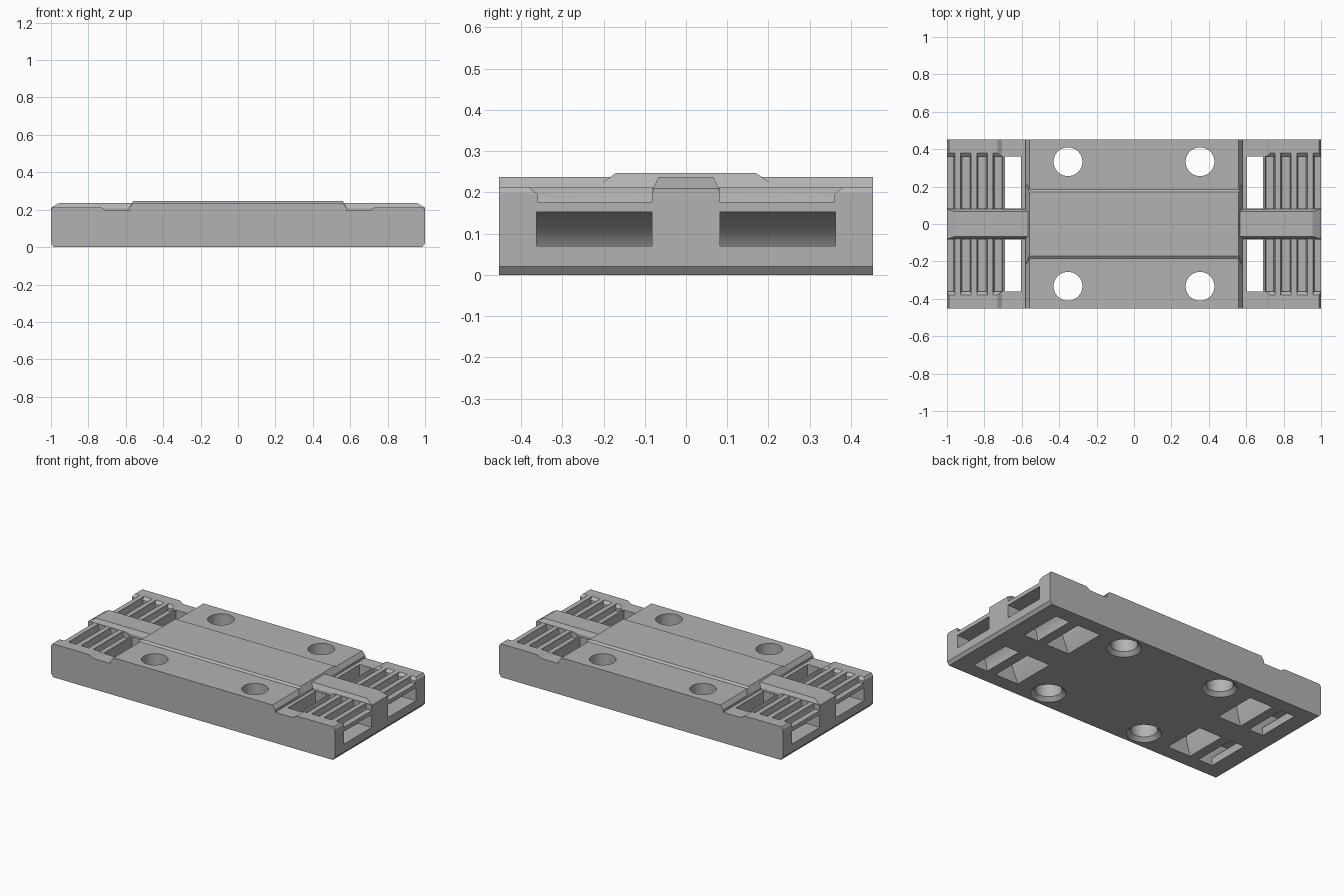
import bpy, bmesh, math
from mathutils import Vector

cube = bpy.data.objects.get("Cube")
if cube:
    bpy.data.objects.remove(cube, do_unlink=True)

grey = bpy.data.materials.new("plain_grey")
grey.use_nodes = True
colour = (0.45, 0.45, 0.45, 1)
grey.diffuse_color = colour
grey.node_tree.nodes["Principled BSDF"].inputs["Base Color"].default_value = colour


def finish(bm, name):
    bmesh.ops.recalc_face_normals(bm, faces=bm.faces)
    mesh = bpy.data.meshes.new(name)
    bm.to_mesh(mesh)
    bm.free()
    mesh.materials.append(grey)
    obj = bpy.data.objects.new(name, mesh)
    bpy.context.collection.objects.link(obj)
    return obj


def prism(name, outline, y0, y1):
    """Extrude an XZ outline from y0 to y1."""
    bm = bmesh.new()
    face = bm.faces.new([bm.verts.new((x, y0, z)) for x, z in outline])
    ext = bmesh.ops.extrude_face_region(bm, geom=[face])
    verts = [v for v in ext["geom"] if isinstance(v, bmesh.types.BMVert)]
    bmesh.ops.translate(bm, verts=verts, vec=(0, y1 - y0, 0))
    return finish(bm, name)


def loft(name, sections):
    """Stack rectangles given as (z, x0, x1, y0, y1)."""
    bm = bmesh.new()
    rings = []
    for z, x0, x1, y0, y1 in sections:
        rings.append([bm.verts.new(p) for p in
                      ((x0, y0, z), (x1, y0, z), (x1, y1, z), (x0, y1, z))])
    for a, b in zip(rings, rings[1:]):
        for i in range(4):
            j = (i + 1) % 4
            bm.faces.new((a[i], a[j], b[j], b[i]))
    bm.faces.new(rings[0])
    bm.faces.new(rings[-1])
    return finish(bm, name)


def cylinder(name, x, y, z0, z1, r0, r1):
    bm = bmesh.new()
    bmesh.ops.create_cone(bm, cap_ends=True, segments=48, radius1=r0, radius2=r1, depth=z1 - z0)
    bmesh.ops.translate(bm, verts=bm.verts, vec=(x, y, (z0 + z1) / 2))
    return finish(bm, name)


def combine(target, tool, operation):
    mod = target.modifiers.new(operation.lower(), 'BOOLEAN')
    mod.operation = operation
    mod.solver = 'EXACT'
    mod.object = tool
    tool.hide_render = True
    bpy.context.view_layer.update()
    graph = bpy.context.evaluated_depsgraph_get()
    mesh = bpy.data.meshes.new_from_object(target.evaluated_get(graph))
    target.modifiers.clear()
    target.data = mesh
    bpy.data.objects.remove(tool, do_unlink=True)


def mirrored(points, s):
    return [(s * x, z) for x, z in points]


# Carriage block with chamfered ends and stepped top
half = [(0.985, 0), (1, 0.02), (1, 0.197), (0.99, 0.212), (0.73, 0.212),
        (0.705, 0.195), (0.58, 0.195), (0.58, 0.21), (0.56, 0.237)]
block = prism("carriage_block", half + mirrored(half[::-1], -1), -0.453, 0.453)

# Raised crown along the middle
combine(block, loft("crown", [(0.15, -0.58, 0.58, -0.22, 0.22),
                              (0.212, -0.58, 0.58, -0.22, 0.22),
                              (0.247, -0.56, 0.56, -0.17, 0.17)]), 'UNION')

# Chamfered centre rib at each end
for s in (-1, 1):
    def span(a, b):
        return (min(s * a, s * b), max(s * a, s * b))
    rib = loft("centre_rib", [(0.1, *span(0.5, 1), -0.08, 0.08),
                              (0.21, *span(0.5, 1), -0.08, 0.08),
                              (0.237, *span(0.5, 0.955), -0.066, 0.066)])
    combine(block, rib, 'UNION')

# Belt openings, guide cavities and tooth grooves in the four corners
opening = [(0.55, -0.01), (0.604, 0.12), (0.604, 0.3), (0.69, 0.3), (0.69, 0.1), (0.72, -0.01)]
arc = [(0.95 - 0.17 * math.cos(t * math.pi / 20), 0.152 * math.sin(t * math.pi / 20))
       for t in range(11)]
cavity = [(0.78, -0.02)] + arc + [(1.1, 0.152), (1.1, 0.07), (0.9, 0.07), (0.88, 0.05), (0.88, -0.02)]
for s in (-1, 1):
    for side in (-1, 1):
        y0, y1 = sorted((side * 0.083, side * 0.362))
        combine(block, prism("belt_opening", mirrored(opening, s), y0, y1), 'DIFFERENCE')
        combine(block, prism("belt_cavity", mirrored(cavity, s), y0, y1), 'DIFFERENCE')
        for k in range(4):
            x = s * (0.726 + 0.0865 * k)
            sections = []
            for z, w, far in ((0.177, 0.021, 0.36), (0.196, 0.026, 0.36),
                              (0.212, 0.028, 0.38), (0.26, 0.028, 0.38)):
                ya, yb = sorted((side * 0.083, side * far))
                sections.append((z, x - w, x + w, ya, yb))
            combine(block, loft("tooth_groove", sections), 'DIFFERENCE')

# Bolt holes with a wider seat underneath
for x in (-0.353, 0.353):
    for y in (-0.333, 0.333):
        combine(block, cylinder("bolt_hole", x, y, -0.05, 0.3, 0.077, 0.077), 'DIFFERENCE')
        combine(block, cylinder("bolt_seat", x, y, -0.01, 0.03, 0.11, 0.07), 'DIFFERENCE')

# Smooth the round walls, keep edges crisp
bpy.ops.object.select_all(action='DESELECT')
block.select_set(True)
bpy.context.view_layer.objects.active = block
bpy.ops.object.shade_smooth_by_angle(angle=math.radians(25))
